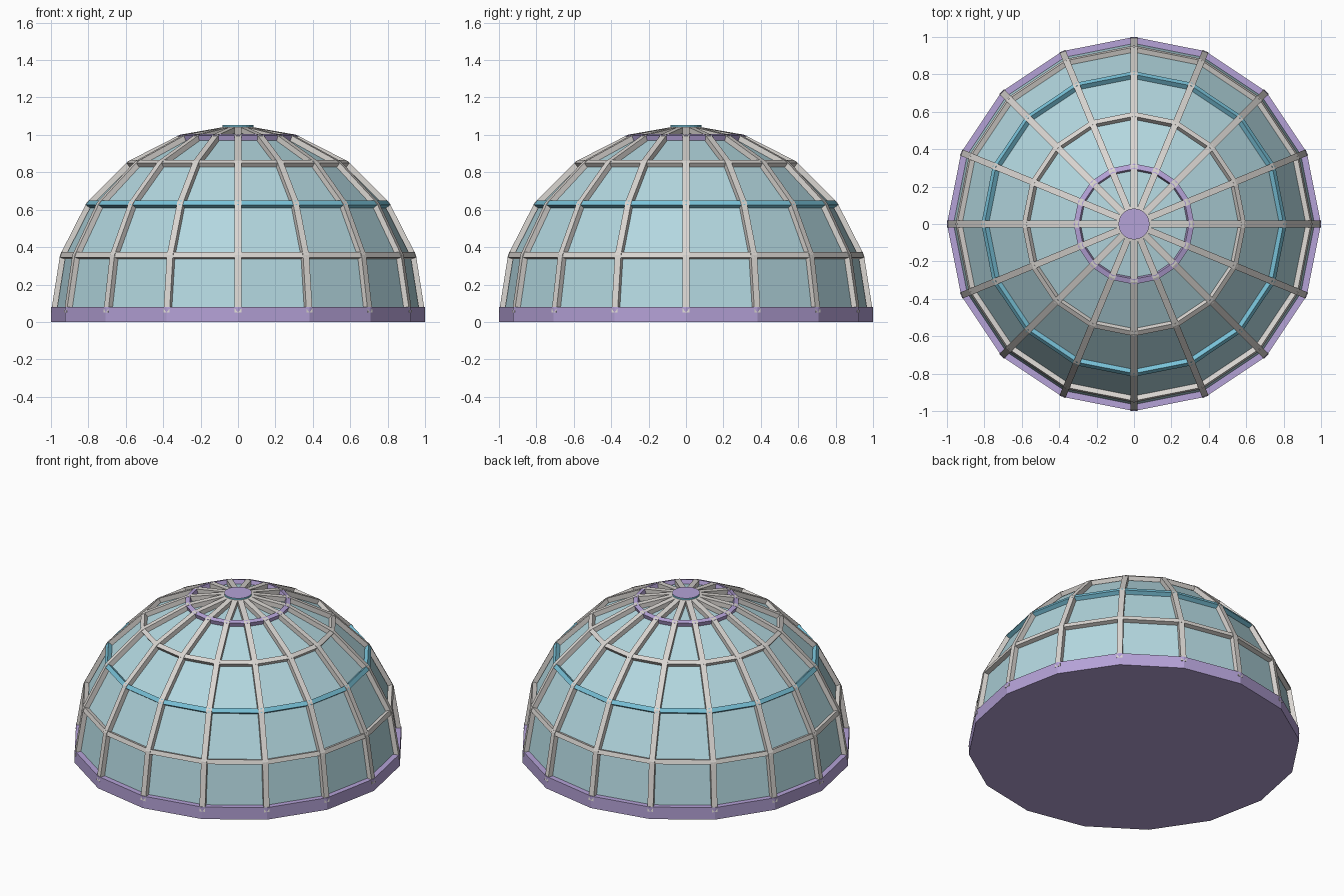
import bpy
import bmesh
from math import sin, cos, pi, radians

if "Cube" in bpy.data.objects:
    bpy.data.objects.remove(bpy.data.objects["Cube"], do_unlink=True)

SIDES = 16      # panels around
TIERS = 5       # panels from base to crown
RADIUS = 0.985  # centre line of the frame
GLASS_RADIUS = 0.97
SPRING = 0.05   # height where the dome starts
STEP = pi / 2 / TIERS


def material(name, rgb):
    m = bpy.data.materials.new(name)
    m.use_nodes = True
    m.diffuse_color = (*rgb, 1)
    m.node_tree.nodes["Principled BSDF"].inputs["Base Color"].default_value = (*rgb, 1)
    return m


glass = material("pale blue glass", (0.45, 0.68, 0.74))
white = material("warm white", (0.70, 0.67, 0.64))
cyan = material("sky blue", (0.19, 0.54, 0.69))
purple = material("lilac", (0.46, 0.36, 0.68))


def finish(name, bm, *mats):
    bmesh.ops.recalc_face_normals(bm, faces=bm.faces)
    mesh = bpy.data.meshes.new(name)
    bm.to_mesh(mesh)
    bm.free()
    for m in mats:
        mesh.materials.append(m)
    obj = bpy.data.objects.new(name, mesh)
    bpy.context.collection.objects.link(obj)
    return obj


def spin(bm, r, z, turn):
    return bm.verts.new((r * cos(turn), r * sin(turn), z))


def ring(name, tier, mat, half_width=0.0145, half_depth=0.014):
    """Horizontal beam loop whose box section faces away from the dome centre."""
    e = tier * STEP
    section = []
    for d, w in ((-1, -1), (1, -1), (1, 1), (-1, 1)):
        rad, tan = RADIUS + d * half_depth, w * half_width
        section.append((rad * cos(e) - tan * sin(e), SPRING + rad * sin(e) + tan * cos(e)))
    bm = bmesh.new()
    loops = [[spin(bm, r, z, 2 * pi * i / SIDES) for r, z in section] for i in range(SIDES)]
    for i in range(SIDES):
        a, b = loops[i], loops[(i + 1) % SIDES]
        for j in range(4):
            k = (j + 1) % 4
            bm.faces.new((a[j], a[k], b[k], b[j]))
    finish(name, bm, mat)


def prism(name, radius, z0, z1, sides, *mats):
    bm = bmesh.new()
    lo, hi = ([spin(bm, radius, z, 2 * pi * i / sides) for i in range(sides)] for z in (z0, z1))
    bm.faces.new(lo)
    top = bm.faces.new(hi)
    for i in range(sides):
        j = (i + 1) % sides
        bm.faces.new((lo[i], lo[j], hi[j], hi[i]))
    top.material_index = len(mats) - 1
    finish(name, bm, *mats)


# Base slab
prism("base_plinth", 1.0, 0, 0.08, SIDES, purple)

# Glass panels
bm = bmesh.new()
rows = [[spin(bm, GLASS_RADIUS * cos(t * STEP), SPRING + GLASS_RADIUS * sin(t * STEP),
              2 * pi * i / SIDES) for i in range(SIDES)] for t in range(TIERS)]
apex = bm.verts.new((0, 0, SPRING + GLASS_RADIUS))
for i in range(SIDES):
    j = (i + 1) % SIDES
    for lower, upper in zip(rows, rows[1:]):
        bm.faces.new((lower[i], lower[j], upper[j], upper[i]))
    bm.faces.new((rows[-1][i], rows[-1][j], apex))
finish("glass_panels", bm, glass)

# Upright ribs, bent at every tier
bm = bmesh.new()
HALF = 0.0175
for i in range(SIDES):
    turn = 2 * pi * i / SIDES
    c, s = cos(turn), sin(turn)
    cuts = []
    for t in range(TIERS + 1):
        e = min(t * STEP, radians(88))
        cuts.append([bm.verts.new((rad * cos(e) * c - side * s, rad * cos(e) * s + side * c,
                                   SPRING + rad * sin(e)))
                     for rad, side in ((RADIUS - 0.015, -HALF), (RADIUS + 0.015, -HALF),
                                       (RADIUS + 0.015, HALF), (RADIUS - 0.015, HALF))])
    for a, b in zip(cuts, cuts[1:]):
        for j in range(4):
            k = (j + 1) % 4
            bm.faces.new((a[j], a[k], b[k], b[j]))
    bm.faces.new(cuts[0])
    bm.faces.new(cuts[-1])
finish("upright_ribs", bm, white)

# Horizontal rings
ring("lower_ring", 1, white)
ring("middle_ring", 2, cyan)
ring("upper_ring", 3, white)
ring("crown_ring", 4, purple)

# Crown cap, blue sides with a lilac top
prism("crown_cap", 0.083, 1.03, 1.052, 24, cyan, purple)
